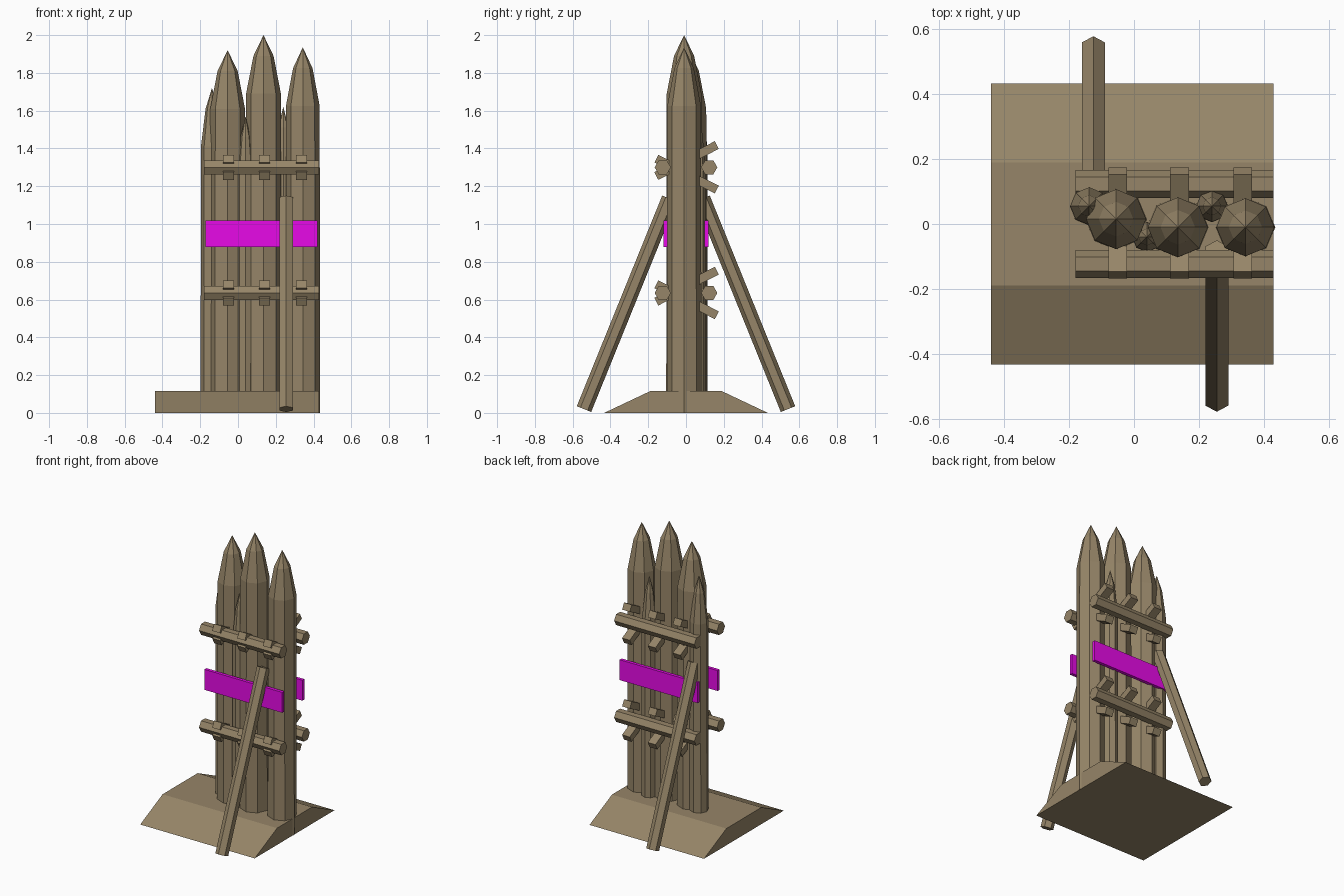
import bpy
import bmesh
from math import pi, cos, sin
from mathutils import Vector

if "Cube" in bpy.data.objects:
    bpy.data.objects.remove(bpy.data.objects["Cube"], do_unlink=True)


def material(name, rgb):
    m = bpy.data.materials.new(name)
    m.use_nodes = True
    m.diffuse_color = (*rgb, 1)
    m.node_tree.nodes["Principled BSDF"].inputs["Base Color"].default_value = (*rgb, 1)
    return m


wood = material("weathered_wood", (0.305, 0.235, 0.138))
magenta = material("magenta", (0.8, 0.003, 0.8))


def loft(name, rings, mat, tip=None):
    """Join rings of points into a closed flat-shaded solid, optionally ending in a tip."""
    bm = bmesh.new()
    loops = [[bm.verts.new(p) for p in ring] for ring in rings]
    n = len(loops[0])
    for a, b in zip(loops, loops[1:]):
        for i in range(n):
            j = (i + 1) % n
            bm.faces.new((a[i], a[j], b[j], b[i]))
    bm.faces.new(loops[0][::-1])
    if tip:
        t = bm.verts.new(tip)
        for i in range(n):
            bm.faces.new((loops[-1][i], loops[-1][(i + 1) % n], t))
    else:
        bm.faces.new(loops[-1])
    bmesh.ops.recalc_face_normals(bm, faces=bm.faces)
    mesh = bpy.data.meshes.new(name)
    bm.to_mesh(mesh)
    bm.free()
    mesh.materials.append(mat)
    ob = bpy.data.objects.new(name, mesh)
    bpy.context.collection.objects.link(ob)
    return ob


def bar(name, start, end, section, mat):
    """Straight bar: section points are (u, v), u sideways and v along the other normal."""
    start, end = Vector(start), Vector(end)
    axis = (end - start).normalized()
    side = Vector((1, 0, 0)) if abs(axis.x) < 0.5 else Vector((0, 0, 1))
    other = axis.cross(side)
    return loft(name, [[p + side * u + other * v for u, v in section]
                       for p in (start, end)], mat)


def hexagon(r):
    return [(r * sin(i * pi / 3), r * cos(i * pi / 3)) for i in range(6)]


def rectangle(w, h):
    return [(-w / 2, -h / 2), (w / 2, -h / 2), (w / 2, h / 2), (-w / 2, h / 2)]


# Sloped earth base
loft("base", [[(x, y, z) for y, z in ((-0.433, 0), (0.433, 0), (0.19, 0.115), (-0.19, 0.115))]
              for x in (-0.44, 0.43)], wood)

# Sharpened upright stakes: x, y, radius, tip height
stakes = [(-0.055, 0.015, 0.095, 1.92), (0.135, -0.01, 0.095, 2.0), (0.343, -0.01, 0.092, 1.935),
          (-0.138, 0.055, 0.06, 1.72), (0.24, 0.055, 0.05, 1.62), (0.04, -0.04, 0.047, 1.57)]
for k, (x, y, r, top) in enumerate(stakes):
    rings = [[(x + s * r * cos(i * pi / 4), y + s * r * sin(i * pi / 4), z) for i in range(8)]
             for z, s in ((0, 1), (top - 0.31, 0.97), (top - 0.11, 0.56))]
    loft(f"stake_{k + 1}", rings, wood, (x, y, top))

# Cross rails with crossed pegs driven through the stakes
for level, z in (("lower", 0.635), ("upper", 1.3)):
    for face, y in (("front", -0.123), ("back", 0.123)):
        bar(f"{level}_{face}_rail", (-0.18, y, z), (0.43, y, z), hexagon(0.043), wood)
    for k, x in enumerate((-0.05, 0.14, 0.335)):
        for s, tilt in ((1, "rising"), (-1, "falling")):
            bar(f"{level}_{tilt}_peg_{k + 1}", (x, -0.157, z - s * 0.046),
                (x, 0.163, z + s * 0.118), rectangle(0.058, 0.046), wood)

# Painted boards and slanted braces on both faces
for face, s, x in (("front", -1, 0.255), ("back", 1, -0.125)):
    bar(f"{face}_board", (-0.172, s * 0.109, 0.948), (0.42, s * 0.109, 0.948),
        rectangle(0.14, 0.022), magenta)
    bar(f"{face}_brace", (x, s * 0.54, 0.02), (x, s * 0.088, 1.135), hexagon(0.041), wood)
